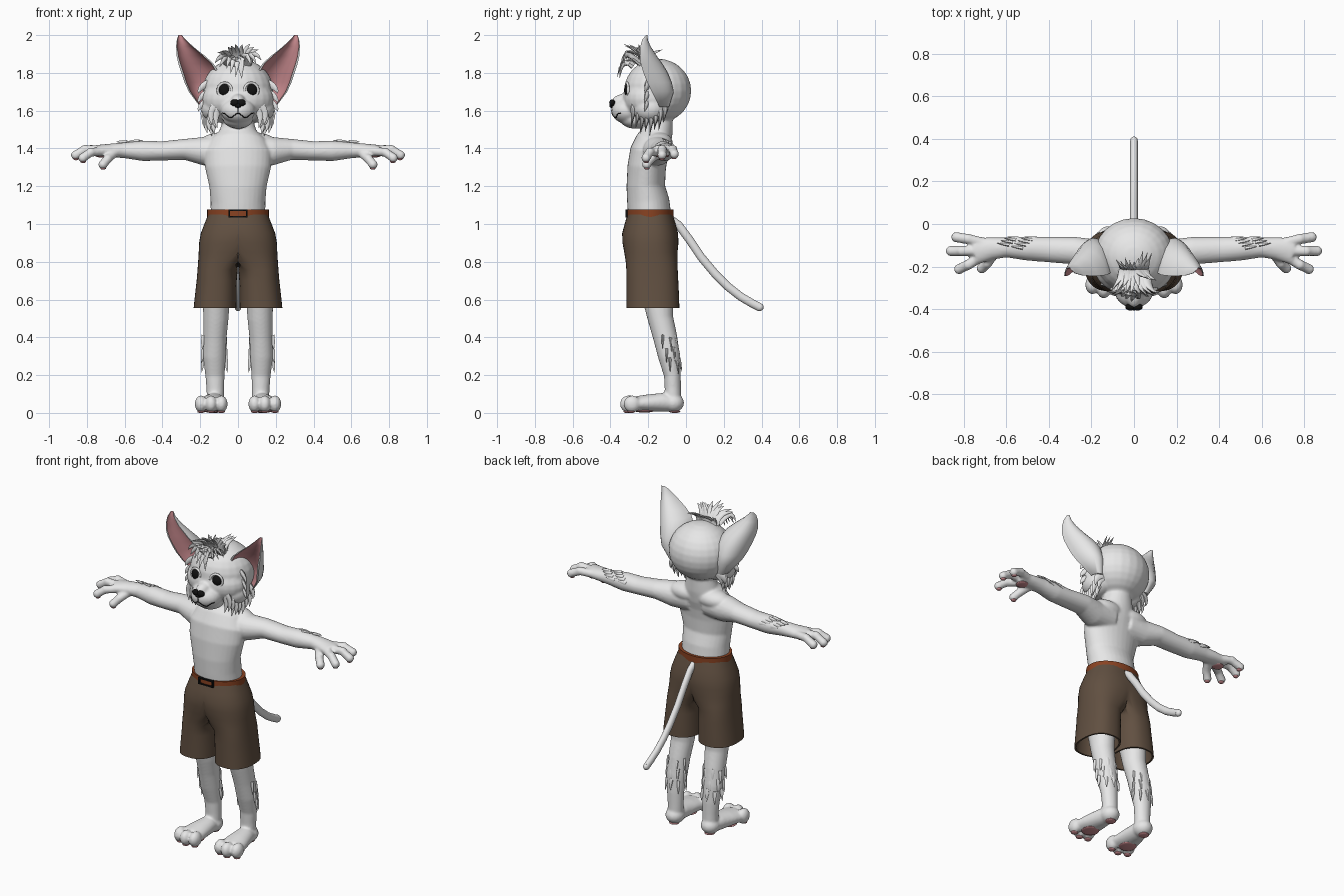
import bpy, bmesh, math, random
from mathutils import Vector, Matrix
from mathutils.bvhtree import BVHTree

random.seed(4)
if "Cube" in bpy.data.objects:
    bpy.data.objects.remove(bpy.data.objects["Cube"])


def material(name, r, g, b):
    m = bpy.data.materials.new(name)
    m.use_nodes = True
    m.diffuse_color = (r, g, b, 1)
    bsdf = m.node_tree.nodes["Principled BSDF"]
    bsdf.inputs["Base Color"].default_value = (r, g, b, 1)
    bsdf.inputs["Roughness"].default_value = 0.8
    return m


FUR = material("white fur", .8, .8, .8)
PINK = material("pink skin", .66, .29, .31)
BROWN = material("brown cloth", .12, .08, .053)
LEATHER = material("belt leather", .25, .055, .016)
BLACK = material("black", .006, .006, .006)


def finish(name, bm, *mats, angle=60, mirror=False):
    bmesh.ops.recalc_face_normals(bm, faces=bm.faces)
    mesh = bpy.data.meshes.new(name)
    bm.to_mesh(mesh)
    bm.free()
    for m in mats:
        mesh.materials.append(m)
    mesh.shade_smooth()
    mesh.set_sharp_from_angle(angle=math.radians(angle))
    ob = bpy.data.objects.new(name, mesh)
    bpy.context.collection.objects.link(ob)
    if mirror:
        ob.modifiers.new("Mirror", 'MIRROR')
    return ob


def skin(bm, rings, caps=True):
    """Join rings of points with quads; returns the faces row by row."""
    rows = [[bm.verts.new(p) for p in ring] for ring in rings]
    n = len(rows[0])
    faces = [[bm.faces.new((a[j], a[(j + 1) % n], b[(j + 1) % n], b[j])) for j in range(n)]
             for a, b in zip(rows, rows[1:])]
    if caps:
        bm.faces.new(rows[0])
        bm.faces.new(rows[-1])
    return faces


def tube(bm, rings, ref=(0, 1, 0), n=20):
    """Tube through rings of (centre, width, depth)."""
    pts = [Vector(r[0]) for r in rings]
    out = []
    for i, (_, a, b) in enumerate(rings):
        t = (pts[min(i + 1, len(pts) - 1)] - pts[max(i - 1, 0)]).normalized()
        side = t.cross(Vector(ref)).normalized()
        up = side.cross(t)
        out.append([pts[i] + side * a * math.cos(k * math.tau / n) + up * b * math.sin(k * math.tau / n)
                    for k in range(n)])
    skin(bm, out)


def ball(bm, c, r):
    bmesh.ops.create_uvsphere(bm, u_segments=24, v_segments=14, radius=1,
                              matrix=Matrix.Translation(c) @ Matrix.Diagonal((*r, 1)))


def spike(bm, base, mid, tip, w):
    """Curved tapering lock of fur."""
    a, b, c = Vector(base), Vector(mid), Vector(tip)
    rings = []
    for i in range(6):
        t = i / 5
        r = w * (1 - t) ** .7 + .0008
        rings.append((a * (1 - t) ** 2 + b * 2 * t * (1 - t) + c * t * t, r, r * .55))
    tube(bm, rings, ref=(.13, .9, .3), n=7)


# Body: torso, head, arms and legs fused into one skin
bm = bmesh.new()
tube(bm, [((0, y, z), a, b) for z, a, y, b in (
    (1.02, .145, -.19, .115), (1.12, .145, -.2, .112), (1.2, .152, -.213, .102), (1.3, .175, -.208, .102),
    (1.38, .18, -.195, .102), (1.44, .15, -.17, .095), (1.49, .1, -.15, .08), (1.55, .08, -.145, .075),
    (1.65, .08, -.145, .075))], n=32)
ball(bm, (0, -.15, 1.705), (.188, .178, .17))
ball(bm, (0, -.2, 1.66), (.19, .137, .125))
ball(bm, (0, -.31, 1.6), (.092, .085, .07))
ball(bm, (0, -.32, 1.645), (.042, .075, .045))
ball(bm, (0, -.27, 1.555), (.08, .08, .05))
for s in (1, -1):
    ball(bm, (s * .11, -.19, 1.61), (.085, .09, .075))
    ball(bm, (s * .09, -.14, 1.43), (.11, .07, .055))
    tube(bm, [((s * x, y, z), a, b) for x, y, z, a, b in (
        (.06, -.16, 1.39, .08, .08), (.18, -.15, 1.385, .077, .076), (.28, -.125, 1.395, .065, .056),
        (.4, -.12, 1.387, .06, .051), (.5, -.115, 1.387, .057, .054), (.6, -.11, 1.39, .047, .042),
        (.67, -.115, 1.39, .053, .036), (.75, -.128, 1.388, .064, .03))], ref=(0, 0, 1))
    for path in (((.7, -.09, 1.39), (.78, -.07, 1.395), (.835, -.062, 1.37)),
                 ((.72, -.127, 1.39), (.81, -.127, 1.395), (.86, -.127, 1.365)),
                 ((.71, -.15, 1.385), (.78, -.192, 1.38), (.822, -.212, 1.35)),
                 ((.65, -.13, 1.38), (.69, -.185, 1.345), (.715, -.208, 1.315))):
        pts = [(s * x, y, z) for x, y, z in path]
        tube(bm, [(p, .024, .024) for p in pts], ref=(0, 0, 1), n=12)
        for p in pts:
            ball(bm, p, (.025, .025, .025))
    tube(bm, [((s * x, y, z), a, b) for z, x, y, a, b in (
        (.78, .11, -.17, .08, .09), (.62, .115, -.15, .072, .085), (.5, .117, -.135, .067, .068),
        (.4, .122, -.11, .062, .064), (.3, .125, -.09, .061, .058), (.2, .122, -.072, .051, .045),
        (.13, .12, -.07, .047, .043), (.04, .12, -.07, .045, .045))])
    ball(bm, (s * .122, -.07, .053), (.055, .06, .05))
    tube(bm, [((s * x, y, z), a, b) for x, y, z, a, b in (
        (.122, -.05, .05, .045, .04), (.128, -.12, .056, .056, .05), (.135, -.2, .052, .07, .046),
        (.14, -.27, .047, .08, .04))], ref=(0, 0, 1))
    for x, y in ((.088, -.295), (.142, -.305), (.196, -.285)):
        ball(bm, (s * x, y, .047), (.033, .045, .045))
body = finish("body", bm, FUR)
remesh = body.modifiers.new("Fuse", 'REMESH')
remesh.mode, remesh.voxel_size, remesh.use_smooth_shade = 'VOXEL', .007, True
relax = body.modifiers.new("Relax", 'SMOOTH')
relax.factor, relax.iterations = .5, 6
bpy.context.view_layer.update()
surface = BVHTree.FromObject(body, bpy.context.evaluated_depsgraph_get())


def on_face(x, z):
    return surface.ray_cast(Vector((x, -1, z)), Vector((0, 1, 0)))[0]


def on_underside(x, y, z):
    return surface.ray_cast(Vector((x, y, z)), Vector((0, 0, 1)))[0]


# Ears: cupped shells, pink inside. Rows: height, inner x, outer x, front y, depth
bm = bmesh.new()
rings, n = [], 12
for z, xi, xo, y, d in ((2.0, .298, .316, -.212, .008), (1.975, .275, .324, -.232, .03), (1.94, .238, .328, -.242, .055),
                        (1.89, .175, .325, -.245, .09), (1.85, .13, .316, -.24, .115), (1.8, .1, .3, -.225, .13),
                        (1.75, .11, .283, -.205, .13), (1.7, .12, .26, -.18, .115), (1.62, .13, .2, -.14, .05)):
    def arc(pad, depth):
        w = xo - xi
        return [Vector((xi + w * (pad + (1 - 2 * pad) * (1 - math.cos(math.pi * k / n)) / 2),
                        y + depth * math.sin(math.pi * k / n), z)) for k in range(n + 1)]
    rings.append(arc(0, d) + arc(.06, d * .8)[::-1])
for row in skin(bm, rings):
    for j, f in enumerate(row):
        f.material_index = int(n < j < 2 * n + 1)
finish("ears", bm, FUR, PINK, mirror=True)

# Hair tuft on the crown, falling over the forehead
bm = bmesh.new()
for i in range(9):
    a = (i - 4) / 4
    j = random.uniform(-.015, .015)
    spike(bm, (.05 * a, -.24, 1.85), (.08 * a, -.34, 1.93 + j), (.115 * a + j, -.365 + .05 * abs(a), 1.79 + .07 * abs(a) + j), .026)
    spike(bm, (.05 * a, -.22, 1.84), (.05 * a, -.24, 1.92), (.1 * a + j, -.29 + j * 3, 1.965 - .05 * abs(a) + j), .024)
    spike(bm, (.05 * a, -.2, 1.84), (.05 * a, -.22, 1.9), (.085 * a, -.15 + j * 2, 1.91 + j), .022)
spike(bm, (0, -.28, 1.84), (.01, -.34, 1.9), (.02, -.352, 1.77), .034)
finish("hair", bm, FUR)

# Cheek ruff, elbow fur and calf fur
bm = bmesh.new()
for i in range(8):
    t = i / 7
    for x, drop in ((.15, .075), (.125, .09)):
        y, z = -.11 - .17 * t, 1.625 - .05 * math.sin(t * 3)
        spike(bm, (x - .03 * t, y, z), (x + .045 - .04 * t, y, z - .03), (x + .035 - .05 * t, y - .01, z - drop - .02 * (i % 2)), .027)
for z in (1.74, 1.69, 1.645):
    spike(bm, (.16, -.2, z), (.2, -.21, z - .01), (.212, -.22, z - .05), .025)
finish("cheek_fur", bm, FUR, mirror=True)
bm = bmesh.new()
for i in range(9):
    a = math.radians(20 + 17 * (i % 5))
    x = .46 + .016 * i
    y, z = -.115 + .05 * math.cos(a), 1.388 + .046 * math.sin(a)
    spike(bm, (x, y, z), (x + .03, y + .005, z + .005), (x + .055, y + .008, z + .004), .013)
finish("elbow_fur", bm, FUR, mirror=True)
bm = bmesh.new()
for i in range(15):
    a = math.radians(-15 + 42 * (i % 5) + 10 * (i // 5))
    z = .41 - .06 * (i // 5) - .012 * (i % 2)
    x, y = .124 + .056 * math.cos(a), -.108 + .15 * (.41 - z) + .052 * math.sin(a)
    spike(bm, (x, y, z), (x + .01 * math.cos(a), y + .012 * math.sin(a), z - .03),
          (x + .012 * math.cos(a), y + .014 * math.sin(a), z - .075), .014)
finish("calf_fur", bm, FUR, mirror=True)

# Tail
bm = bmesh.new()
tail = ((-.09, 1.03), (-.04, .995), (.02, .915), (.08, .825), (.155, .735), (.22, .67), (.29, .615), (.35, .58), (.39, .56))
tube(bm, [((0, y, z), .018, .022) for y, z in tail], ref=(0, 1, 1))
ball(bm, (0, .39, .56), (.018, .021, .021))
finish("tail", bm, FUR)

# Eyes with lids
bm, lids = bmesh.new(), bmesh.new()
p = on_face(.07, 1.708)
ball(bm, p + Vector((0, .006, 0)), (.031, .019, .033))
ring = [p + Vector((.037 * math.cos(k * math.tau / 24), .002 + .007 * math.cos(k * math.tau / 24), .039 * math.sin(k * math.tau / 24)))
        for k in range(26)]
tube(lids, [(q, .007, .007) for q in ring], ref=(0, 1, 0), n=8)
finish("eyes", bm, BLACK, mirror=True)
finish("eyelids", lids, FUR, mirror=True)

# Nose and mouth
bm = bmesh.new()
nose = on_face(0, 1.635)
for x, z, r in ((.017, 1.642, .024), (-.017, 1.642, .024), (0, 1.628, .018)):
    ball(bm, (x, nose.y + .001, z), (r, .016, r * .75))
finish("nose", bm, BLACK)
bm = bmesh.new()
for path in ([(x / 100, 1.575 + .012 * math.cos(x * .8)) for x in range(-8, 9)], [(0, 1.62), (0, 1.6), (0, 1.587)]):
    tube(bm, [(on_face(x, z), .003, .003) for x, z in path], ref=(0, 1, 0), n=6)
finish("mouth", bm, BLACK)

# Paw pads under hands and feet
bm = bmesh.new()
for x, y, z, r in ((.72, -.125, 1.2, .035), (.83, -.064, 1.2, .015), (.858, -.127, 1.2, .015), (.82, -.21, 1.2, .015), (.714, -.207, 1.2, .015),
                   (.138, -.22, -1, .05), (.122, -.06, -1, .03), (.088, -.3, -1, .02), (.142, -.31, -1, .02), (.196, -.29, -1, .02)):
    hit = on_underside(x, y, z)
    if hit:
        ball(bm, hit + Vector((0, 0, .003)), (r, r, .008))
finish("paw_pads", bm, PINK, mirror=True)

# Shorts: one half with its leg opening, mirrored. Rows: height, centre x, width, centre y, depth
bm = bmesh.new()
rings = []
for z, cx, rx, cy, ry in ((1.05, 0, .158, -.19, .12), (1.0, 0, .178, -.19, .135), (.95, 0, .197, -.19, .148), (.9, .02, .186, -.188, .148),
                          (.85, .05, .158, -.186, .141), (.8, .085, .126, -.182, .137), (.76, .108, .106, -.18, .136),
                          (.7, .113, .106, -.178, .137), (.62, .118, .11, -.176, .139), (.555, .122, .113, -.175, .14),
                          (.555, .122, .103, -.175, .13), (.62, .118, .1, -.176, .129), (.74, .113, .096, -.178, .125)):
    ring = []
    for k in range(40):
        c, s = math.cos(k * math.tau / 40), math.sin(k * math.tau / 40)
        ring.append((max(0, cx + rx * math.copysign(abs(c) ** .85, c)), cy + ry * math.copysign(abs(s) ** .85, s), z))
    rings.append(ring)
skin(bm, rings, caps=False)
inner = [f for f in bm.faces if all(v.co.x < 1e-5 for v in f.verts)]
bmesh.ops.delete(bm, geom=inner, context='FACES')
finish("shorts", bm, BROWN, mirror=True)

# Belt and buckle
bm = bmesh.new()
tube(bm, [((0, -.19, z), a, a - .038) for z, a in ((1.036, .15), (1.036, .163), (1.076, .163), (1.076, .14))], n=40)
finish("belt", bm, LEATHER, angle=40)
bm = bmesh.new()
for x, z, w, h in ((0, 1.039, .1, .008), (0, 1.073, .1, .008), (.046, 1.056, .008, .04), (-.046, 1.056, .008, .04)):
    bmesh.ops.create_cube(bm, size=1, matrix=Matrix.Translation((x, -.312, z)) @ Matrix.Diagonal((w, .018, h, 1)))
finish("buckle", bm, BLACK, angle=30)
